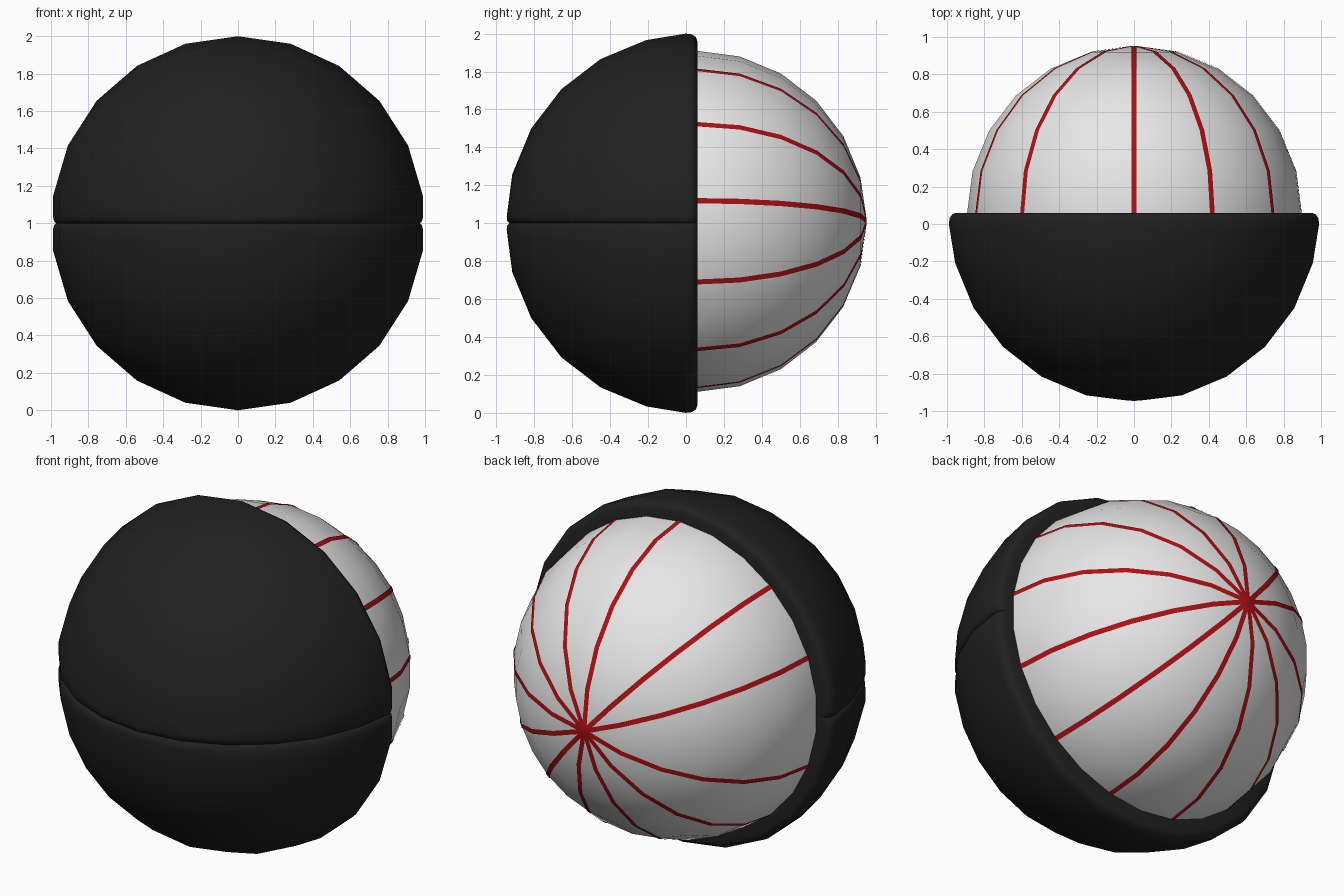
import bpy, bmesh
from math import sin, cos, radians, pi
from mathutils import Vector

cube = bpy.data.objects.get("Cube")
if cube:
    bpy.data.objects.remove(cube, do_unlink=True)


def material(name, rgb, roughness):
    m = bpy.data.materials.new(name)
    m.use_nodes = True
    m.diffuse_color = (*rgb, 1)
    bsdf = m.node_tree.nodes["Principled BSDF"]
    bsdf.inputs["Base Color"].default_value = (*rgb, 1)
    bsdf.inputs["Roughness"].default_value = roughness
    return m


lid_black = material("lid_black", (0.015, 0.015, 0.015), 0.6)
eye_white = material("eye_white", (0.8, 0.8, 0.8), 0.5)
vein_red = material("vein_red", (0.42, 0.005, 0.007), 0.5)

CENTRE_Y = 0.05


def finish(bm, name, mat, height):
    mesh = bpy.data.meshes.new(name)
    bm.to_mesh(mesh)
    bm.free()
    mesh.materials.append(mat)
    ob = bpy.data.objects.new(name, mesh)
    ob.location = (0, CENTRE_Y, height)
    bpy.context.collection.objects.link(ob)
    bpy.ops.object.select_all(action="DESELECT")
    ob.select_set(True)
    bpy.context.view_layer.objects.active = ob
    bpy.ops.object.shade_smooth_by_angle(angle=radians(50))
    return ob


def lathe(profile, segments):
    """Spin (radius, y) points around the y axis, starting at the top."""
    bm = bmesh.new()
    verts = [bm.verts.new((0, y, r)) for r, y in profile]
    edges = [bm.edges.new(pair) for pair in zip(verts, verts[1:])]
    bmesh.ops.spin(bm, geom=verts + edges, cent=(0, 0, 0), axis=(0, 1, 0),
                   angle=2 * pi, steps=segments)
    bmesh.ops.remove_doubles(bm, verts=bm.verts[:], dist=0.0005)
    bmesh.ops.recalc_face_normals(bm, faces=bm.faces[:])
    return bm


def arc(radius, start, end, step=15):
    turn = step if end > start else -step
    return [(radius * cos(radians(a)), radius * sin(radians(a)))
            for a in range(start, end + turn, turn)]


# Eyeball
BALL_R, BALL_Z, BALL_SEGMENTS = 0.9, 1.01, 26
finish(lathe(arc(BALL_R, -90, 90), BALL_SEGMENTS), "eyeball", eye_white, BALL_Z)

# Veins: narrow strips along chosen meridians, meeting at the back pole
bm = bmesh.new()
for step in [*range(0, 20, 2), 21, 23]:
    theta = pi / 2 - step * 2 * pi / BALL_SEGMENTS
    side = Vector((-sin(theta), 0, cos(theta))) * 0.014
    rows = []
    for r, y in arc(BALL_R + 0.003, 0, 90):
        p = Vector((r * cos(theta), y, r * sin(theta)))
        rows.append((bm.verts.new(p - side), bm.verts.new(p + side)))
    for (a, b), (c, d) in zip(rows, rows[1:]):
        face = bm.faces.new((a, b, d, c))
        face.normal_update()
        if face.normal.dot(face.calc_center_median()) < 0:
            face.normal_flip()
finish(bm, "veins", vein_red, BALL_Z)

# Eyelids: thick dome with a rounded rim, halved, edges eased at the seam
rim = [(1.0, -0.05), (0.996, -0.02), (0.982, 0.002), (0.96, 0.01), (0.87, 0.01)]
lid_profile = arc(1.0, -90, -15) + rim + arc(0.87, -15, -90)
for name, up in (("upper_lid", 1), ("lower_lid", -1)):
    bm = lathe(lid_profile, 22)
    for level in (0.035, 0.012, 0):
        cut = bmesh.ops.bisect_plane(
            bm, geom=bm.verts[:] + bm.edges[:] + bm.faces[:], dist=1e-5,
            plane_co=(0, 0, up * level), plane_no=(0, 0, up),
            clear_inner=(level == 0))
    seam = [e for e in cut["geom_cut"] if isinstance(e, bmesh.types.BMEdge)]
    bmesh.ops.edgenet_fill(bm, edges=seam)
    for v in bm.verts:
        if v.co.length > 0.93:
            if abs(v.co.z) < 0.001:
                v.co *= 0.982
            elif abs(abs(v.co.z) - 0.012) < 0.001:
                v.co *= 0.994
    bmesh.ops.recalc_face_normals(bm, faces=bm.faces[:])
    finish(bm, name, lid_black, 1.0)
